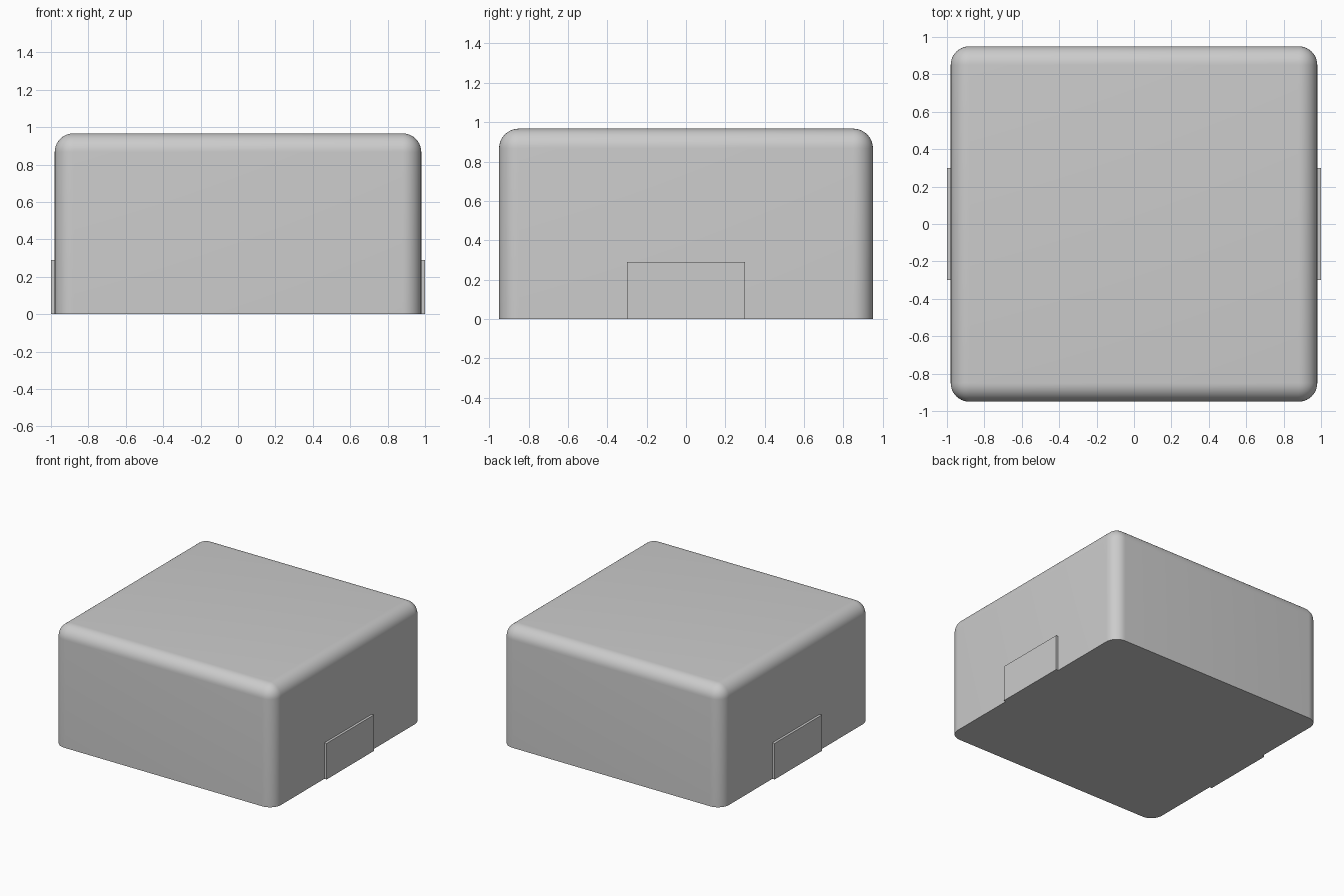
import bpy, bmesh
from mathutils import Matrix

if "Cube" in bpy.data.objects:
    bpy.data.objects.remove(bpy.data.objects["Cube"])


def box(name, lo, hi, radius=0.0):
    """Box between two corners; radius rounds every edge except the bottom ones."""
    size = [b - a for a, b in zip(lo, hi)]
    mid = [(a + b) / 2 for a, b in zip(lo, hi)]
    bm = bmesh.new()
    bmesh.ops.create_cube(bm, size=1, matrix=Matrix.Translation(mid) @ Matrix.Diagonal((*size, 1)))
    if radius:
        edges = [e for e in bm.edges if max(v.co.z for v in e.verts) > mid[2]]
        bmesh.ops.bevel(bm, geom=edges, offset=radius, offset_type='OFFSET',
                        segments=10, profile=0.5, affect='EDGES', clamp_overlap=True)
    mesh = bpy.data.meshes.new(name)
    bm.to_mesh(mesh)
    bm.free()
    obj = bpy.data.objects.new(name, mesh)
    bpy.context.collection.objects.link(obj)
    return obj


# Main block: rounded top and corners, sharp flat base
body = box("body", (-0.98, -0.95, 0), (0.98, 0.95, 0.967), 0.1)
bpy.context.view_layer.objects.active = body
body.select_set(True)
bpy.ops.object.shade_smooth_by_angle()

# Thin contact plates low on the left and right sides
box("right_plate", (0.98, -0.3, 0), (1.0, 0.3, 0.29))
box("left_plate", (-1.0, -0.3, 0), (-0.98, 0.3, 0.29))
